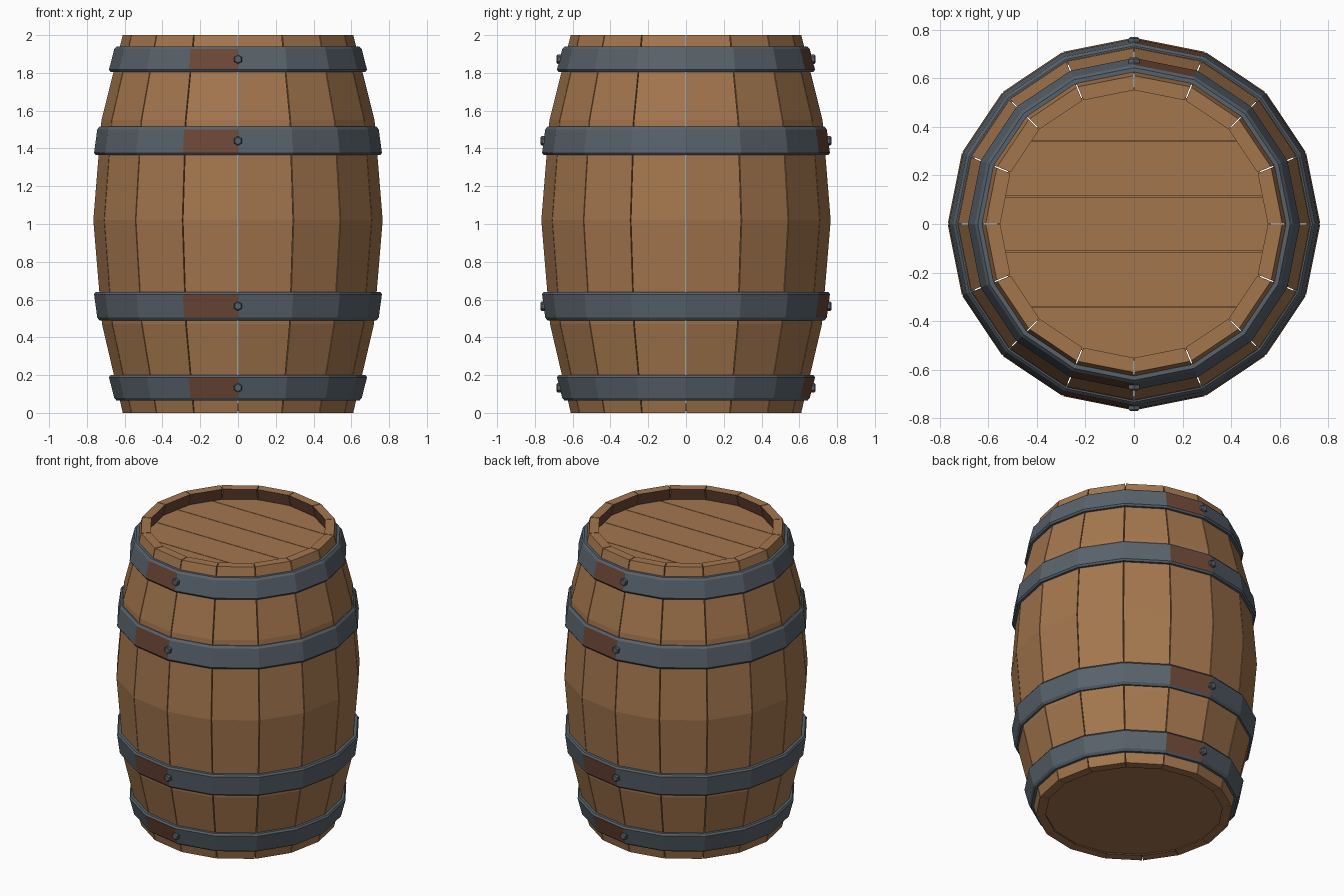
import bpy, bmesh, math
from mathutils import Vector

if "Cube" in bpy.data.objects:
    bpy.data.objects.remove(bpy.data.objects["Cube"])

N = 16
STEP = 2 * math.pi / N


def material(name, rgb):
    m = bpy.data.materials.new(name)
    m.diffuse_color = (*rgb, 1)
    m.use_nodes = True
    m.node_tree.nodes["Principled BSDF"].inputs["Base Color"].default_value = m.diffuse_color
    return m


WOOD = material("oak_wood", (0.37, 0.183, 0.076))
DARK = material("rust_brown", (0.145, 0.062, 0.036))
IRON = material("grey_iron", (0.098, 0.122, 0.148))


def finish(name, bm, mats):
    bmesh.ops.recalc_face_normals(bm, faces=bm.faces)
    me = bpy.data.meshes.new(name)
    bm.to_mesh(me)
    bm.free()
    for m in mats:
        me.materials.append(m)
    ob = bpy.data.objects.new(name, me)
    bpy.context.collection.objects.link(ob)
    return ob


def polar(r, a, z):
    return Vector((r * math.cos(a), r * math.sin(a), z))


# Staves: sixteen bowed boards with hairline gaps
PROFILE = [(0.61, 0), (0.72, 0.47), (0.766, 1.02), (0.723, 1.55), (0.61, 2)]
THICK, GAP = 0.06, 0.0025
for i in range(N):
    bm = bmesh.new()
    rings = []
    for r, z in PROFILE:
        ring = []
        for rad, side in ((r, 0), (r, 1), (r - THICK, 1), (r - THICK, 0)):
            off = GAP / rad
            a = (i + side) * STEP + (off if side == 0 else -off)
            ring.append(bm.verts.new(polar(rad, a, z)))
        rings.append(ring)
    for lo, hi in zip(rings, rings[1:]):
        for k in range(4):
            j = (k + 1) % 4
            f = bm.faces.new((lo[k], lo[j], hi[j], hi[k]))
            f.material_index = 1 if k == 2 else 0   # inner side is dark
    bm.faces.new(rings[0])
    bm.faces.new(rings[-1])
    finish(f"stave_{i + 1}", bm, [WOOD, DARK])


# Hoops: chamfered iron bands with a rusty overlap plate front and back
def hoop(name, rw, rn, zw, zn):
    """rw, zw: wide edge; rn, zn: narrow edge."""
    s = 1 if zn > zw else -1
    section = [(rw - 0.035, zw), (rw - 0.008, zw), (rw, zw + s * 0.012),
               (rn, zn - s * 0.014), (rn - 0.012, zn), (rn - 0.035, zn)]
    bm = bmesh.new()
    rings = [[bm.verts.new(polar(r, i * STEP, z)) for r, z in section]
             for i in range(N)]
    for i in range(N):
        a, b = rings[i], rings[(i + 1) % N]
        for k in range(6):
            j = (k + 1) % 6
            f = bm.faces.new((a[k], a[j], b[j], b[k]))
            f.material_index = 1 if k == 2 and i in (3, 11) else 0
    finish(name, bm, [IRON, DARK])
    # Hexagonal rivets at the end of each overlap
    for label, sy in (("front", -1), ("back", 1)):
        bm = bmesh.new()
        y0, zc = (rw + rn) / 2, (zw + zn) / 2
        caps = []
        for y, rad in ((y0 - 0.02, 0.025), (y0 + 0.01, 0.025), (y0 + 0.016, 0.019)):
            caps.append([bm.verts.new((rad * math.sin(k * math.pi / 3), sy * y,
                                       zc + rad * math.cos(k * math.pi / 3)))
                         for k in range(6)])
        for p, q in zip(caps, caps[1:]):
            for k in range(6):
                j = (k + 1) % 6
                bm.faces.new((p[k], p[j], q[j], q[k]))
        bm.faces.new(caps[0])
        bm.faces.new(caps[-1])
        finish(f"{name}_rivet_{label}", bm, [IRON])


for tag, rw, rn, zw, zn in (("end", 0.683, 0.655, 1.805, 1.94),
                            ("middle", 0.762, 0.745, 1.365, 1.515)):
    hoop(f"upper_{tag}_hoop", rw, rn, zw, zn)
    hoop(f"lower_{tag}_hoop", rw, rn, 2.005 - zw, 2.005 - zn)


# Heads: flat discs, the top one cut into five planks
def disc(name, r, z, thick, y_min=None, y_max=None):
    bm = bmesh.new()
    bm.faces.new([bm.verts.new(polar(r, i * STEP, z)) for i in range(N)])
    for y, n in ((y_min, -1), (y_max, 1)):
        if y is not None:
            bmesh.ops.bisect_plane(bm, geom=bm.verts[:] + bm.edges[:] + bm.faces[:],
                                   plane_co=(0, y, 0), plane_no=(0, n, 0),
                                   clear_outer=True)
    ext = bmesh.ops.extrude_face_region(bm, geom=bm.faces[:])
    verts = [v for v in ext["geom"] if isinstance(v, bmesh.types.BMVert)]
    bmesh.ops.translate(bm, verts=verts, vec=(0, 0, thick))
    finish(name, bm, [WOOD])


W = 0.228
for i in range(5):
    lo = (i - 2.5) * W + 0.002
    disc(f"top_plank_{i + 1}", 0.562, 1.895, 0.03, lo, lo + W - 0.004)
disc("bottom_head", 0.552, 0.01, 0.04)
